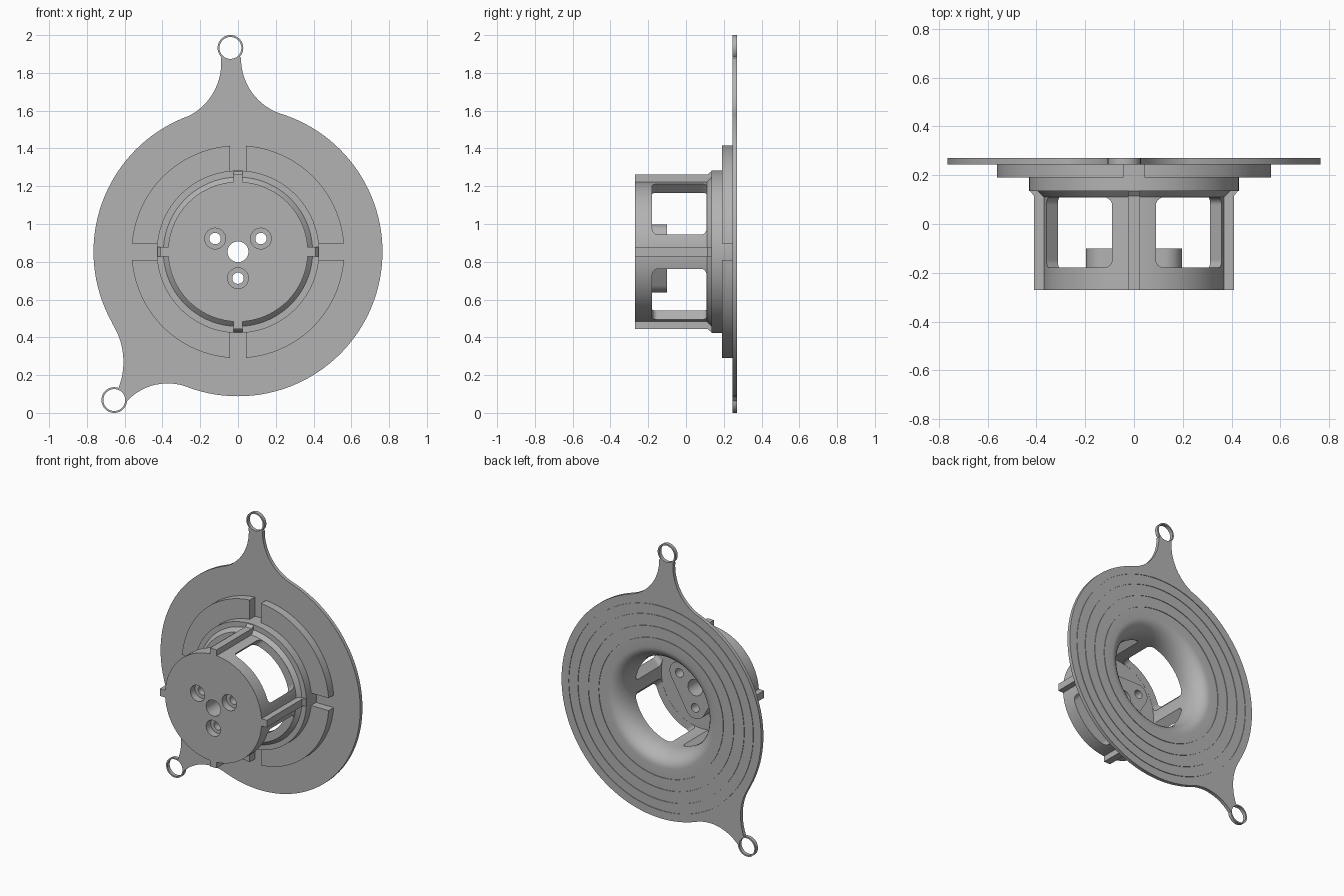
import bpy, bmesh
from math import sin, cos, asin, atan2, pi, tau
from mathutils import Vector, Matrix

if "Cube" in bpy.data.objects:
    bpy.data.objects.remove(bpy.data.objects["Cube"])

CZ = 0.853                      # height of the main axis
RIM, FRONT, BACK = 0.765, 0.245, 0.27

grey = bpy.data.materials.new("plain grey")
grey.use_nodes = True
grey.diffuse_color = (0.45, 0.45, 0.45, 1)
grey.node_tree.nodes["Principled BSDF"].inputs["Base Color"].default_value = (0.45, 0.45, 0.45, 1)


def finish(name, bm, helper=False):
    bmesh.ops.recalc_face_normals(bm, faces=bm.faces)
    mesh = bpy.data.meshes.new(name)
    bm.to_mesh(mesh)
    bm.free()
    mesh.materials.append(grey)
    ob = bpy.data.objects.new(name, mesh)
    bpy.context.collection.objects.link(ob)
    if helper:
        ob.hide_render = True
        ob.hide_set(True)
        ob.display_type = 'WIRE'
    return ob


def smooth(ob):
    bpy.ops.object.select_all(action='DESELECT')
    ob.select_set(True)
    bpy.context.view_layer.objects.active = ob
    bpy.ops.object.shade_smooth_by_angle(angle=0.5)


def lathe(name, profile, centre=(0, CZ), steps=128, helper=False):
    """Spin a closed (radius, y) loop about an axis parallel to y."""
    bm = bmesh.new()
    rings = []
    for i in range(steps):
        a = tau * i / steps
        rings.append([bm.verts.new((centre[0] + r * cos(a), y, centre[1] + r * sin(a)))
                      for r, y in profile])
    n = len(profile)
    for i in range(steps):
        p, q = rings[i], rings[(i + 1) % steps]
        for j in range(n):
            k = (j + 1) % n
            bm.faces.new((p[j], p[k], q[k], q[j]))
    return finish(name, bm, helper)


def slab(name, outline, y0, y1, helper=False):
    """Extrude an (x, z) outline from y0 to y1."""
    bm = bmesh.new()
    face = bm.faces.new([bm.verts.new((x, y0, z)) for x, z in outline])
    new = bmesh.ops.extrude_face_region(bm, geom=[face])["geom"]
    bmesh.ops.translate(bm, vec=(0, y1 - y0, 0),
                        verts=[v for v in new if isinstance(v, bmesh.types.BMVert)])
    return finish(name, bm, helper)


def arc(cx, cz, r, a0, a1, n):
    return [(cx + r * cos(a0 + (a1 - a0) * i / n), cz + r * sin(a0 + (a1 - a0) * i / n))
            for i in range(n + 1)]


def bowed(p, q, bow, n=14):
    """Circular arc from p to q; bow is its height relative to the chord."""
    p, q = Vector(p), Vector(q)
    d = q - p
    side = Vector((-d.y, d.x))
    h = (0.25 - bow * bow) / (2 * bow)          # centre offset over chord length
    c = (p + q) / 2 - side * h
    a0, a1 = (atan2((v - c).y, (v - c).x) for v in (p, q))
    turn = (a1 - a0 + pi) % tau - pi
    return arc(c.x, c.y, (p - c).length, a0, a0 + turn, n)


def cut(ob, cutter):
    m = ob.modifiers.new("cut", 'BOOLEAN')
    m.operation, m.solver, m.object = 'DIFFERENCE', 'EXACT', cutter


# drum, collar and disc turned as one body, with fine grooves in the back
profile = [(0.055, -0.27), (0.37, -0.27), (0.37, 0.11), (0.395, 0.135), (0.43, 0.135),
           (0.43, FRONT), (RIM, FRONT), (RIM, BACK)]
for r in (0.71, 0.64, 0.56, 0.48):
    profile += [(r, BACK), (r, BACK - 0.004), (r - 0.006, BACK - 0.004), (r - 0.006, BACK)]
for i in range(9):
    a = pi / 2 * i / 8
    profile.append((0.41 - 0.095 * sin(a), 0.13 + 0.14 * cos(a)))
profile += [(0.315, -0.18), (0.055, -0.18)]
body = lathe("turned_body", profile)

# four rounded windows in the drum, cut along the two diagonals
for i in range(2):
    bm = bmesh.new()
    bmesh.ops.create_cube(bm, size=1)
    bmesh.ops.scale(bm, vec=(1.2, 0.288, 0.38), verts=bm.verts)
    along = [e for e in bm.edges if abs(e.verts[0].co.x - e.verts[1].co.x) > 0.5]
    bmesh.ops.bevel(bm, geom=along, offset=0.03, segments=5, profile=0.5, affect='EDGES')
    bmesh.ops.transform(bm, verts=bm.verts, matrix=Matrix.Translation((0, -0.035, CZ))
                        @ Matrix.Rotation(pi / 4 + i * pi / 2, 4, 'Y'))
    cut(body, finish("window_cutter", bm, True))

# rounded triangular boss behind the hub face
screws = [(0.14 * cos(a), CZ + 0.14 * sin(a)) for a in (pi / 6, 5 * pi / 6, 3 * pi / 2)]
outline = []
for i, (x, z) in enumerate(screws):
    a = pi / 6 + i * tau / 3
    outline += arc(x, z, 0.075, a - pi / 3, a + pi / 3, 12)
boss = slab("hub_boss", outline, -0.185, -0.10)

# stepped screw holes and the centre hole
for x, z in screws:
    hole = [(x, z, 0.03, -0.3, 0), (x, z, 0.055, -0.3, -0.22)]
    for cx, cz, r, y0, y1 in hole:
        cutter = slab("screw_cutter", arc(cx, cz, r, 0, tau, 32)[:-1], y0, y1, True)
        cut(body, cutter)
        cut(boss, cutter)
cut(boss, slab("centre_cutter", arc(0, CZ, 0.055, 0, tau, 48)[:-1], -0.3, 0, True))
smooth(body)
smooth(boss)

# four ribs and four raised pads around the axis
for i in range(4):
    spin = Matrix.Translation((0, 0, CZ)) @ Matrix.Rotation(i * pi / 2, 4, 'Y')
    bm = bmesh.new()
    rib = [(0.355, -0.27), (0.41, -0.27), (0.41, 0.115), (0.43, 0.14), (0.355, 0.14)]
    face = bm.faces.new([bm.verts.new((r, y, -0.025)) for r, y in rib])
    new = bmesh.ops.extrude_face_region(bm, geom=[face])["geom"]
    bmesh.ops.translate(bm, vec=(0, 0, 0.05),
                        verts=[v for v in new if isinstance(v, bmesh.types.BMVert)])
    bmesh.ops.transform(bm, verts=bm.verts, matrix=spin)
    finish("rib", bm)

    base = i * pi / 2
    outer, inner = asin(0.043 / 0.563), asin(0.043 / 0.425)
    ring = arc(0, CZ, 0.563, base + outer, base + pi / 2 - outer, 32)
    ring += arc(0, CZ, 0.425, base + pi / 2 - inner, base + inner, 32)
    smooth(slab("raised_pad", ring, 0.19, FRONT + 0.002))


# two flared ears, each ending in a thin eyelet
def ear(name, eye, left, right, bows):
    ex, ez = eye
    sides = bowed(*left, bows[0]), bowed(*right, bows[1])
    a0, a1 = (atan2(s[-1][1] - ez, s[-1][0] - ex) for s in sides)
    tip = arc(ex, ez, 0.064, a0, a0 + (a1 - a0 + pi) % tau - pi, 10)
    b0, b1 = (atan2(s[0][1] - CZ, s[0][0]) for s in sides)
    root = arc(0, CZ, RIM - 0.004, b1, b1 + (b0 - b1 + pi) % tau - pi, 16)
    smooth(slab(name + "_neck", sides[0] + tip + sides[1][::-1] + root, FRONT, BACK))
    smooth(lathe(name + "_eyelet", [(0.058, FRONT), (0.068, FRONT), (0.068, BACK),
                                    (0.058, BACK)], eye, 48))


ear("upper_ear", (-0.04, 1.932), ((-0.275, 1.565), (-0.09, 1.88)),
    ((0.22, 1.586), (0.016, 1.88)), (-0.16, 0.16))
ear("lower_ear", (-0.655, 0.068), ((-0.667, 0.475), (-0.632, 0.133)),
    ((-0.255, 0.132), (-0.59, 0.06)), (0.12, -0.16))
